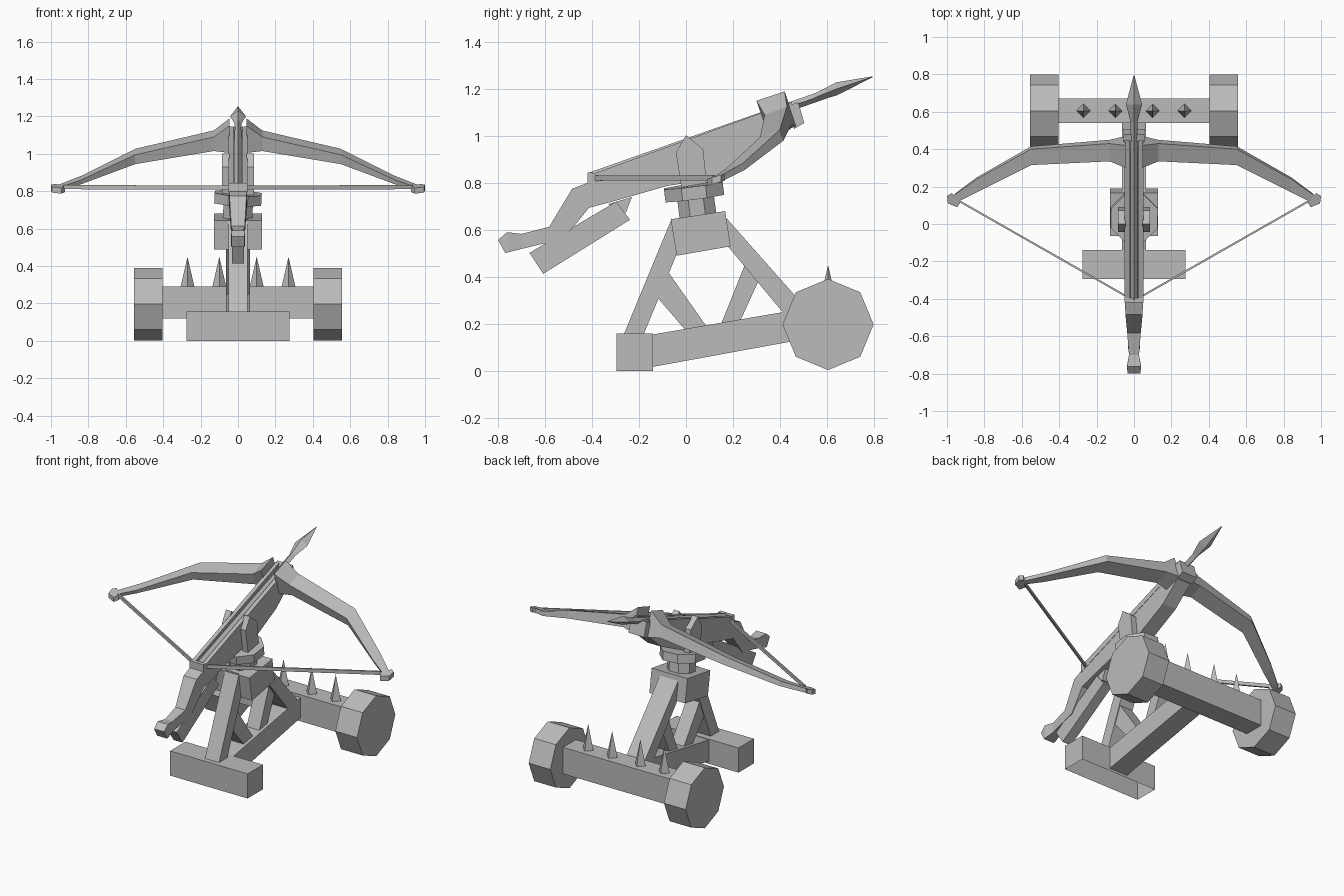
import bpy
import bmesh
import math
from mathutils import Vector

default_cube = bpy.data.objects.get("Cube")
if default_cube:
    bpy.data.objects.remove(default_cube, do_unlink=True)

GREY = (0.5, 0.5, 0.5, 1.0)
material = bpy.data.materials.new("plain grey")
material.use_nodes = True
material.diffuse_color = GREY
material.node_tree.nodes["Principled BSDF"].inputs["Base Color"].default_value = GREY


def finish(name, bm):
    """Turn a bmesh into a flat shaded object."""
    bmesh.ops.recalc_face_normals(bm, faces=bm.faces)
    mesh = bpy.data.meshes.new(name)
    bm.to_mesh(mesh)
    bm.free()
    mesh.materials.append(material)
    obj = bpy.data.objects.new(name, mesh)
    bpy.context.collection.objects.link(obj)
    return obj


def loft(name, sections, open_bottom=False):
    """Skin a row of matching cross-sections and cap both ends."""
    bm = bmesh.new()
    rings = [[bm.verts.new(point) for point in section] for section in sections]
    for ring, following in zip(rings, rings[1:]):
        for i in range(len(ring)):
            j = (i + 1) % len(ring)
            bm.faces.new((ring[i], ring[j], following[j], following[i]))
    bm.faces.new(rings[0])
    bm.faces.new(rings[-1])
    obj = finish(name, bm)
    if open_bottom:
        bm = bmesh.new()
        bm.from_mesh(obj.data)
        lowest = min(bm.faces, key=lambda face: face.calc_center_median().z)
        bmesh.ops.delete(bm, geom=[lowest], context="FACES_ONLY")
        bm.to_mesh(obj.data)
        bm.free()
    return obj


def prism(name, profile, x_from, x_to, **options):
    """Extrude a side profile of (y, z) points across x."""
    return loft(name, [[(x, y, z) for y, z in profile] for x in (x_from, x_to)], **options)


def slab(name, profile, half_width, **options):
    return prism(name, profile, -half_width, half_width, **options)


def rect(low_y, high_y, low_z, high_z):
    return [(low_y, low_z), (high_y, low_z), (high_y, high_z), (low_y, high_z)]


def cone(name, centre, sides, bottom_radius, top_radius, height, tilt=0, turn=0):
    bm = bmesh.new()
    bmesh.ops.create_cone(bm, cap_ends=True, segments=sides, radius1=bottom_radius,
                          radius2=top_radius, depth=height)
    obj = finish(name, bm)
    obj.location = centre
    obj.rotation_euler = (math.radians(tilt), 0, math.radians(turn))
    return obj


def diamond(y, z, half_width, half_height):
    return [(half_width, y, z), (0, y, z + half_height),
            (-half_width, y, z), (0, y, z - half_height)]


# Base: front foot, sloping beam and axle
slab("front_foot", rect(-0.295, -0.14, 0, 0.158), 0.275, open_bottom=True)
slab("base_beam", [(-0.15, 0.015), (0.56, 0.145), (0.56, 0.275), (-0.15, 0.153)], 0.065)
slab("axle", rect(0.54, 0.67, 0.12, 0.29), 0.41)

# Eight-sided wheels
WHEEL_Y, WHEEL_Z, WHEEL_RADIUS = 0.605, 0.197, 0.194
octagon = [(WHEEL_Y + WHEEL_RADIUS * math.cos(math.tau * i / 8),
            WHEEL_Z + WHEEL_RADIUS * math.sin(math.tau * i / 8)) for i in range(8)]
for side, label in ((1, "left"), (-1, "right")):
    prism(label + "_wheel", octagon, side * 0.403, side * 0.557)

# Spikes along the axle
for number, x in enumerate((-0.27, -0.1, 0.1, 0.27)):
    cone(f"axle_spike_{number + 1}", (x, WHEEL_Y, 0.37), 4, 0.037, 0, 0.16)

# Legs and diagonal braces
slab("front_leg", [(-0.265, 0.155), (-0.18, 0.155), (-0.03, 0.52), (-0.06, 0.65)], 0.05)
slab("back_leg", [(0.15, 0.675), (0.17, 0.54), (0.42, 0.24), (0.56, 0.15), (0.5, 0.28)], 0.065)
slab("front_brace", [(-0.12, 0.31), (0.0, 0.17), (0.09, 0.185), (-0.075, 0.42)], 0.045)
slab("back_brace", [(0.15, 0.2), (0.23, 0.21), (0.31, 0.385), (0.25, 0.45)], 0.045)

# Swivel head
slab("head_block", [(-0.065, 0.645), (-0.04, 0.49), (0.19, 0.53), (0.167, 0.68)], 0.127)
cone("swivel_neck", (0, 0.045, 0.705), 8, 0.085, 0.085, 0.14, 8, 22.5)
cone("swivel_disc", (0, 0.034, 0.763), 8, 0.136, 0.136, 0.055, 8, 22.5)

# Fork cheeks that hold the stock
cheek = [(-0.02, 0.78), (-0.043, 0.93), (0.0, 1.003), (0.073, 0.945), (0.088, 0.8)]
for side, label in ((1, "left"), (-1, "right")):
    prism(label + "_fork_cheek", cheek, side * 0.045, side * 0.085)

# Stock: upper point, lower point and half width at each station
stations = [
    ((-0.8, 0.557), (-0.77, 0.502), 0.035),
    ((-0.762, 0.59), (-0.755, 0.505), 0.037),
    ((-0.7, 0.583), (-0.7, 0.519), 0.027),
    ((-0.583, 0.613), (-0.52, 0.562), 0.036),
    ((-0.485, 0.775), (-0.413, 0.694), 0.046),
    ((-0.42, 0.8), (-0.315, 0.72), 0.048),
    ((-0.05, 0.935), (-0.08, 0.787), 0.048),
    ((0.15, 1.01), (0.106, 0.817), 0.048),
    ((0.34, 1.08), (0.32, 0.923), 0.048),
    ((0.45, 1.12), (0.45, 1.035), 0.048),
]
loft("stock", [[(-w, *top), (w, *top), (w, *low), (-w, *low)] for top, low, w in stations])
slab("stock_nose", [(0.44, 1.13), (0.478, 1.143), (0.504, 1.055), (0.46, 1.03)], 0.055)

# Rails beside the bolt groove
rail = [(-0.42, 0.79), (-0.42, 0.83), (0.45, 1.145), (0.45, 1.11)]
for side, label in ((1, "left"), (-1, "right")):
    prism(label + "_rail", rail, side * 0.025, side * 0.05)

# Trigger lever below the stock
slab("trigger_lever", [(-0.667, 0.502), (-0.298, 0.72), (-0.238, 0.643), (-0.608, 0.413)], 0.032)
slab("lever_joint", [(-0.33, 0.71), (-0.23, 0.74), (-0.255, 0.675), (-0.29, 0.67)], 0.025)

# Bow arms: x, then back-top, front-top, front-bottom and back-bottom corners
bow = [
    (0.045, (0.3, 1.15), (0.42, 1.19), (0.47, 1.04), (0.35, 1.005)),
    (0.13, (0.335, 1.09), (0.43, 1.125), (0.45, 1.05), (0.36, 1.015)),
    (0.55, (0.315, 0.995), (0.4, 1.027), (0.415, 0.98), (0.33, 0.945)),
    (0.84, (0.17, 0.86), (0.24, 0.882), (0.25, 0.855), (0.18, 0.837)),
    (0.96, (0.11, 0.82), (0.155, 0.835), (0.16, 0.81), (0.12, 0.8)),
]
tip = [(0.925, 0.12), (0.975, 0.165), (1.0, 0.15), (0.995, 0.11), (0.945, 0.09)]
for side, label in ((1, "left"), (-1, "right")):
    loft(label + "_bow_arm", [[(side * x, *corner) for corner in corners] for x, *corners in bow])
    loft(label + "_bow_tip", [[(side * x, y, z + y * 0.3) for x, y in tip] for z in (0.76, 0.79)])
    # Bowstring half, a thin upright strip
    start, end = Vector((side * 0.93, 0.12, 0.822)), Vector((0, -0.41, 0.82))
    across = (end - start).cross(Vector((0, 0, 1))).normalized() * 0.005
    up = Vector((0, 0, 0.011))
    loft(label + "_bowstring", [[p + across + up, p - across + up, p - across - up,
                                 p + across - up] for p in (start, end)])
slab("string_catch", rect(-0.42, -0.395, 0.8, 0.845), 0.05)

# Bolt: shaft and four-sided head
loft("bolt_shaft", [diamond(-0.41, 0.825, 0.02, 0.02), diamond(0.6, 1.18, 0.02, 0.02)])
loft("bolt_head", [diamond(0.54, 1.16, 0.017, 0.017), diamond(0.64, 1.2, 0.043, 0.028),
                   diamond(0.795, 1.252, 0.002, 0.002)])
